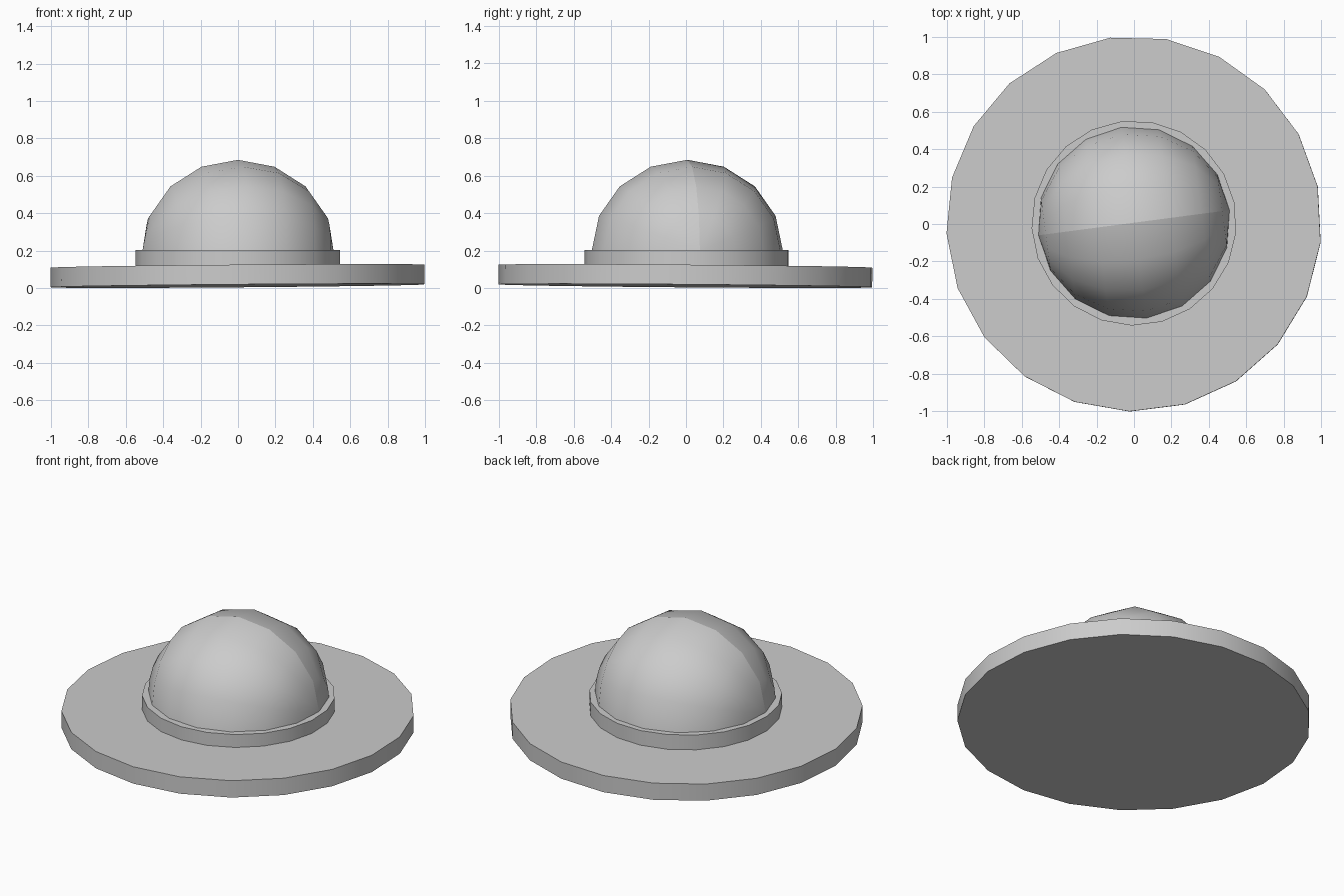
import bpy, bmesh
from math import radians, sin, cos, tau
from mathutils import Matrix

if "Cube" in bpy.data.objects:
    bpy.data.objects.remove(bpy.data.objects["Cube"])


def add_object(name, bm):
    mesh = bpy.data.meshes.new(name)
    bm.normal_update()
    bm.to_mesh(mesh)
    bm.free()
    obj = bpy.data.objects.new(name, mesh)
    bpy.context.collection.objects.link(obj)
    return obj


def disc(name, radius, height, location, sides=21, start=radians(11.5)):
    """Upright prism standing on its own origin."""
    bm = bmesh.new()
    ring = [bm.verts.new((radius * cos(start + tau * i / sides),
                          radius * sin(start + tau * i / sides), 0))
            for i in range(sides)]
    base = bm.faces.new(ring)
    top = bmesh.ops.extrude_face_region(bm, geom=[base], use_keep_orig=True)
    bmesh.ops.translate(bm, vec=(0, 0, height),
                        verts=[v for v in top["geom"] if isinstance(v, bmesh.types.BMVert)])
    bmesh.ops.recalc_face_normals(bm, faces=bm.faces)
    obj = add_object(name, bm)
    obj.location = location
    bpy.ops.object.select_all(action='DESELECT')
    obj.select_set(True)
    bpy.context.view_layer.objects.active = obj
    bpy.ops.object.shade_smooth_by_angle(angle=radians(30))
    return obj


# Wide brim, very slightly tilted
brim = disc("hat_brim", 1.003, 0.105, (0, 0, 0.0115))
brim.rotation_euler = (-0.008, -0.008, 0)

# Band around the foot of the crown
disc("hat_band", 0.548, 0.103, (0, 0.005, 0.10))

# Domed crown: half a low-poly sphere lying on its side, creased along the ridge
bm = bmesh.new()
bmesh.ops.create_uvsphere(bm, u_segments=16, v_segments=8, radius=1)
bmesh.ops.rotate(bm, verts=bm.verts, matrix=Matrix.Rotation(radians(90), 3, 'Y'))
bmesh.ops.bisect_plane(bm, geom=bm.verts[:] + bm.edges[:] + bm.faces[:], dist=1e-4,
                       plane_co=(0, 0, 0), plane_no=(0, 0, 1), clear_inner=True)
for face in bm.faces:
    face.smooth = True
for edge in bm.edges:
    if all(abs(v.co.y) < 1e-4 for v in edge.verts):
        edge.smooth = False
bmesh.ops.scale(bm, vec=(0.515, 0.515, 0.485), verts=bm.verts)
crown = add_object("hat_crown", bm)
crown.rotation_euler.z = radians(7.5)
crown.location = (0, 0.007, 0.2)
